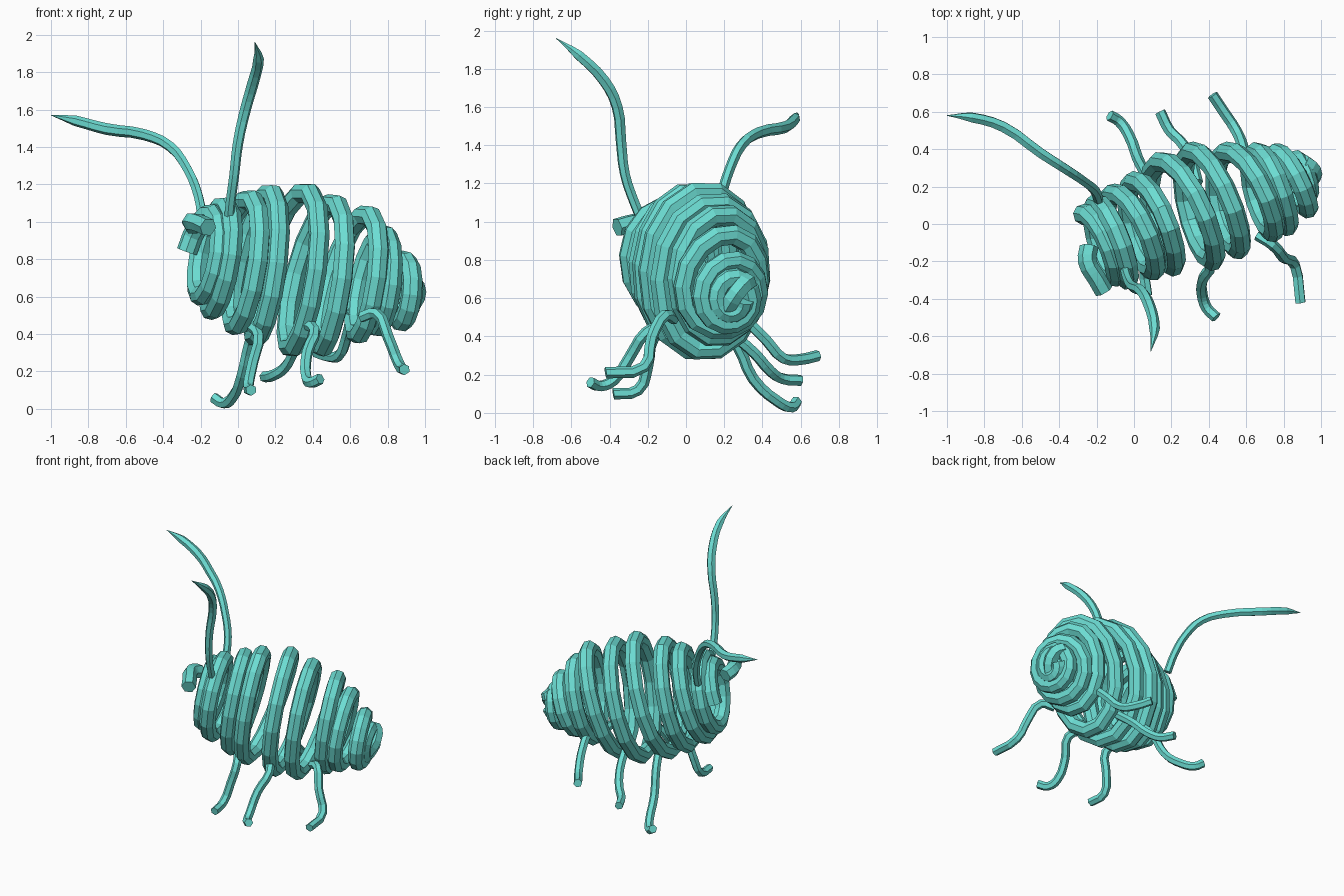
import bpy, math
from mathutils import Vector

if "Cube" in bpy.data.objects:
    bpy.data.objects.remove(bpy.data.objects["Cube"])

mat = bpy.data.materials.new("turquoise")
mat.diffuse_color = (0.15, 0.72, 0.65, 1)
mat.use_nodes = True
mat.node_tree.nodes["Principled BSDF"].inputs["Base Color"].default_value = mat.diffuse_color


def tube(name, pts, r, sides_res=1, radii=None, bezier=True):
    """Sweep a flat-shaded round profile along a path."""
    cu = bpy.data.curves.new(name, 'CURVE')
    cu.dimensions = '3D'
    cu.bevel_depth = r
    cu.bevel_resolution = sides_res
    cu.use_fill_caps = True
    cu.resolution_u = 3
    cu.twist_mode = 'MINIMUM'
    sp = cu.splines.new('BEZIER' if bezier else 'POLY')
    items = sp.bezier_points if bezier else sp.points
    items.add(len(pts) - 1)
    for i, p in enumerate(pts):
        if bezier:
            items[i].co = p
            items[i].handle_left_type = items[i].handle_right_type = 'AUTO'
        else:
            items[i].co = (*p, 1)
        if radii:
            items[i].radius = radii[i]
    sp.use_smooth = False
    ob = bpy.data.objects.new(name, cu)
    bpy.context.collection.objects.link(ob)
    bpy.ops.object.select_all(action='DESELECT')
    ob.select_set(True)
    bpy.context.view_layer.objects.active = ob
    bpy.ops.object.convert(target='MESH')
    ob = bpy.context.object
    ob.data.materials.clear()
    ob.data.materials.append(mat)
    for f in ob.data.polygons:
        f.use_smooth = False
    return ob


# coiled body: stations of centre x, y, z, sideways radius, upright radius
stations = [(-.22, -.11, .84, .17, .20), (-.13, -.09, .83, .22, .25),
            (-.02, -.04, .80, .23, .33), (.12, .01, .78, .25, .38),
            (.30, .08, .75, .31, .425), (.50, .13, .69, .27, .39),
            (.68, .18, .71, .22, .32), (.80, .20, .64, .20, .21),
            (.90, .23, .60, .12, .13), (.94, .25, .59, .05, .06)]


def station(t):
    """Smoothly interpolate the body stations for t in 0..1."""
    f = t * (len(stations) - 1)
    i = min(int(f), len(stations) - 2)
    k = f - i
    return [a + (b - a) * k for a, b in zip(stations[i], stations[i + 1])]


axis = Vector((1, .33, -.22)).normalized()
side = Vector((-.33, 1, 0)).normalized()
up = axis.cross(side)
TURNS, SEG = 10, 14
coil = []
for n in range(TURNS * SEG + 1):
    x, y, z, ru, rv = station(n / (TURNS * SEG))
    a = 2 * math.pi * n / SEG
    wob = 1 + .03 * math.sin(n * .37)
    coil.append(Vector((x, y, z)) + side * ru * wob * math.cos(a) + up * rv * math.sin(a)
                + axis * .018 * math.sin(a * .5))
tube("coiled_body", coil, .056, 2, bezier=False)

# knotted strand end on the face
tube("face_knot", [(-.24, -.12, .98), (-.25, -.20, 1.0), (-.20, -.29, .99), (-.16, -.36, .97)],
     .05, 1)
tube("tail_knot", [(.86, .20, .52), (.93, .22, .56), (.95, .29, .66), (.90, .33, .69)],
     .05, 1)

# antennae, tapering to points
antennae = {
    "left_antenna": [(-.19, .13, 1.0), (-.21, .18, 1.13), (-.27, .23, 1.28), (-.36, .29, 1.40),
                     (-.50, .38, 1.465), (-.70, .52, 1.495), (-.87, .57, 1.54), (-1, .58, 1.57)],
    "right_antenna": [(-.05, -.22, .98), (-.04, -.27, 1.1), (-.02, -.32, 1.25), (0, -.34, 1.42),
                      (.04, -.36, 1.6), (.08, -.43, 1.74), (.11, -.56, 1.87), (.09, -.68, 1.96)],
}
for name, pts in antennae.items():
    tube(name, pts, .03, 1, [.9, .9, .9, .95, 1, 1.05, .95, .05])

# six bent legs
legs = {
    "left_front_leg": [(.10, .17, .46), (.06, .27, .35), (.02, .35, .18), (-.03, .48, .06),
                       (-.08, .55, .03), (-.13, .58, .06)],
    "left_middle_leg": [(.34, .22, .43), (.30, .36, .31), (.25, .44, .22), (.19, .50, .18),
                        (.14, .60, .17)],
    "left_rear_leg": [(.61, .28, .52), (.58, .42, .38), (.54, .51, .285), (.48, .60, .28),
                      (.42, .69, .30)],
    "right_front_leg": [(.06, -.08, .45), (.11, -.17, .39), (.08, -.20, .25), (.055, -.25, .12),
                        (.07, -.38, .10)],
    "right_middle_leg": [(.34, -.12, .46), (.41, -.21, .42), (.37, -.29, .30),
                         (.365, -.38, .17), (.39, -.45, .14), (.44, -.50, .16)],
    "right_rear_leg": [(.66, -.06, .49), (.74, -.11, .51), (.80, -.18, .39), (.86, -.22, .24),
                       (.89, -.42, .21)],
}
for name, pts in legs.items():
    tube(name, pts, .03, 1)
